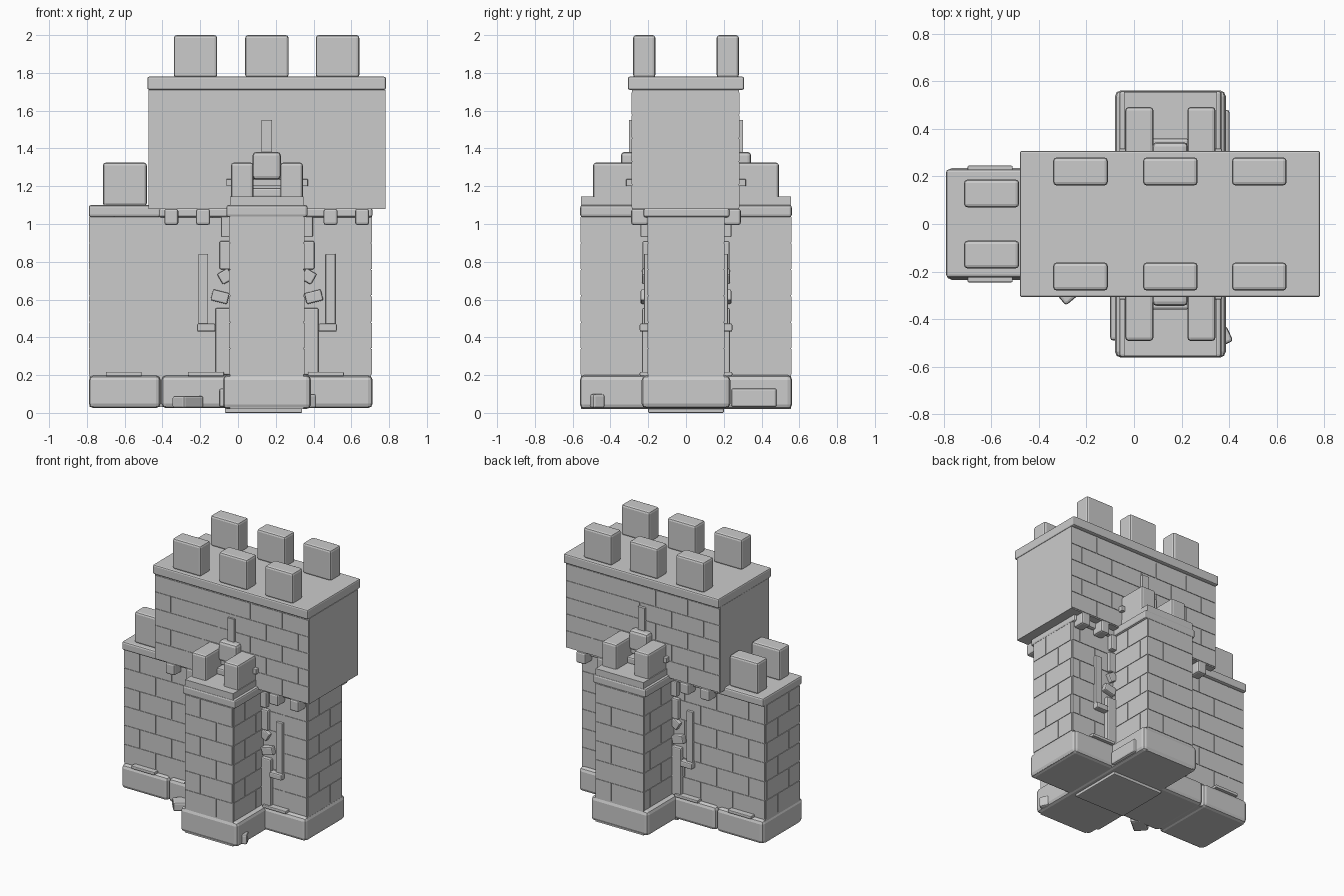
import bpy, bmesh
from math import radians
from mathutils import Matrix, Vector

cube = bpy.data.objects.get("Cube")
if cube:
    bpy.data.objects.remove(cube, do_unlink=True)

stone = bpy.data.materials.new("grey stone")
stone.use_nodes = True
GREY = (0.6, 0.6, 0.6, 1)
stone.diffuse_color = GREY
stone.node_tree.nodes["Principled BSDF"].inputs["Base Color"].default_value = GREY

CX = 0.153  # centre line of the cross arms


def add_box(bm, x, y, z, turn=None):
    centre = Vector((sum(x) / 2, sum(y) / 2, sum(z) / 2))
    size = (x[1] - x[0], y[1] - y[0], z[1] - z[0])
    m = Matrix.Translation(centre)
    if turn:
        m = m @ Matrix.Rotation(radians(turn[0]), 4, turn[1])
    bmesh.ops.create_cube(bm, size=1, matrix=m @ Matrix.Diagonal((*size, 1)))


def finish(bm, name, bevel=0):
    mesh = bpy.data.meshes.new(name)
    bm.to_mesh(mesh)
    bm.free()
    mesh.materials.append(stone)
    ob = bpy.data.objects.new(name, mesh)
    bpy.context.collection.objects.link(ob)
    if bevel:
        mod = ob.modifiers.new("rounded edges", "BEVEL")
        mod.width, mod.segments = bevel, 2
    return ob


def box(name, x, y, z, bevel=0, turn=None):
    bm = bmesh.new()
    add_box(bm, x, y, z, turn)
    return finish(bm, name, bevel)


def both_faces(name, x, y, z, bevel=0, turn=None):
    """A block on the front and its copy on the back."""
    box(name + "_front", x, (-y[1], -y[0]), z, bevel, turn)
    box(name + "_back", x, y, z, bevel, turn)


def four_corners(name, x, y, z, bevel=0, turn=0):
    """A block repeated on both sides of the arms, front and back."""
    both_faces(name + "_right", x, y, z, bevel, (turn, 'Y'))
    both_faces(name + "_left", (2 * CX - x[1], 2 * CX - x[0]), y, z, bevel, (-turn, 'Y'))


def bricks(name, x, y, z, sides, courses, length=0.26):
    """Thin staggered bricks laid over the chosen sides of a block."""
    bm = bmesh.new()
    gap, thick = 0.003, 0.004
    step = (z[1] - z[0]) / courses
    for side in sides:
        along = x if side[1] == "y" else y
        across = y if side[1] == "y" else x
        face = across[1] if side[0] == "+" else across[0] - thick
        for row in range(courses):
            low = z[0] + row * step
            a = along[0] - (row % 2) * length / 2
            while a < along[1]:
                span = (max(a, along[0]) + gap, min(a + length, along[1]) - gap)
                if span[1] - span[0] > 0.02:
                    depth = (face, face + thick)
                    pair = (span, depth) if side[1] == "y" else (depth, span)
                    add_box(bm, *pair, (low + gap, low + step - gap))
                a += length
    finish(bm, name)


# Long wall, cross arms and upper block
box("long_wall", (-0.785, 0.705), (-0.2, 0.2), (0.03, 1.08))
bricks("long_wall_bricks", (-0.785, 0.705), (-0.2, 0.2), (0.2, 1.04), ("+y", "-y", "+x", "-x"), 6)
box("cross_arms", (-0.043, 0.348), (-0.555, 0.555), (0.02, 1.145))
bricks("cross_arm_bricks", (-0.043, 0.348), (-0.555, 0.555), (0.2, 1.04), ("+y", "-y", "+x", "-x"), 6)
box("upper_block", (-0.475, 0.78), (-0.285, 0.28), (1.08, 1.71))
bricks("upper_block_bricks", (-0.475, 0.78), (-0.285, 0.28), (1.085, 1.7), ("+y", "-y"), 5)

# Ledges and roof slabs
box("roof_slab", (-0.48, 0.783), (-0.308, 0.308), (1.71, 1.78), 0.01)
box("low_wall_slab", (-0.79, -0.41), (-0.225, 0.23), (1.037, 1.1), 0.012)
box("wall_ledge", (-0.42, 0.712), (-0.225, 0.23), (1.035, 1.085), 0.012)
box("arm_slab", (-0.062, 0.368), (-0.56, 0.56), (1.037, 1.1), 0.012)

# Battlements
for i, x in enumerate((-0.225, 0.153, 0.527)):
    both_faces(f"roof_merlon_{i}", (x - 0.115, x + 0.115), (0.162, 0.28), (1.775, 2.0), 0.015)
both_faces("low_wall_merlon", (-0.715, -0.483), (0.07, 0.187), (1.095, 1.325), 0.015)
four_corners("arm_merlon", (-0.037, 0.082), (0.27, 0.492), (1.1, 1.325), 0.015)

# Rounded foundation stones
for i, x in enumerate(((-0.79, -0.41), (-0.405, -0.02), (0.33, 0.713))):
    box(f"foundation_{i}", x, (-0.235, 0.235), (0.025, 0.198), 0.025)
box("arm_foundation", (-0.08, 0.386), (-0.562, 0.562), (0.02, 0.2), 0.025)
box("ground_pad", (-0.07, 0.34), (-0.2, 0.2), (0.0, 0.03), 0.006)
for i, x in enumerate((-0.605, -0.17, 0.465)):
    both_faces(f"foundation_plate_{i}", (x - 0.095, x + 0.095), (0.19, 0.245), (0.195, 0.217), 0.005)

# Corbels under the upper block
for i, x in enumerate((-0.353, -0.185, 0.49, 0.657)):
    both_faces(f"corbel_{i}", (x - 0.037, x + 0.037), (0.2, 0.29), (0.995, 1.08), 0.012)

# Recessed window trim beside the arms
four_corners("window_post", (-0.21, -0.158), (0.19, 0.222), (0.47, 0.842), 0.004)
four_corners("window_sill", (-0.217, -0.12), (0.19, 0.245), (0.43, 0.473), 0.008)
four_corners("pilaster", (-0.12, -0.035), (0.19, 0.232), (0.2, 0.555), 0.008)
four_corners("lower_trim_stone", (-0.14, -0.05), (0.19, 0.24), (0.585, 0.645), 0.008, 14)
four_corners("middle_trim_stone", (-0.1, -0.035), (0.19, 0.232), (0.69, 0.755), 0.008, -30)
four_corners("upper_trim_stone", (-0.098, -0.035), (0.19, 0.23), (0.76, 0.91), 0.008)
four_corners("trim_top", (-0.09, -0.035), (0.19, 0.24), (0.93, 1.04), 0.006)

# Slit, keystone and ledge over each arm
both_faces("arrow_slit", (0.125, 0.18), (0.27, 0.303), (1.37, 1.55))
both_faces("keystone", (0.077, 0.227), (0.27, 0.345), (1.235, 1.382), 0.02)
both_faces("arm_ledge", (-0.062, 0.37), (0.27, 0.317), (1.2, 1.238), 0.004)
both_faces("arch_block", (0.075, 0.23), (0.27, 0.36), (1.14, 1.19), 0.01)

# Loose stones on the ground
box("fallen_stone", (-0.335, -0.195), (-0.31, -0.21), (0.025, 0.09), 0.012, (40, 'Z'))
box("small_stone", (0.355, 0.405), (-0.505, -0.435), (0.025, 0.1), 0.012, (25, 'Z'))
box("side_stone", (-0.1, -0.06), (-0.49, -0.24), (0.03, 0.13), 0.012)
box("back_side_stone", (0.37, 0.402), (0.24, 0.48), (0.03, 0.13), 0.012)
